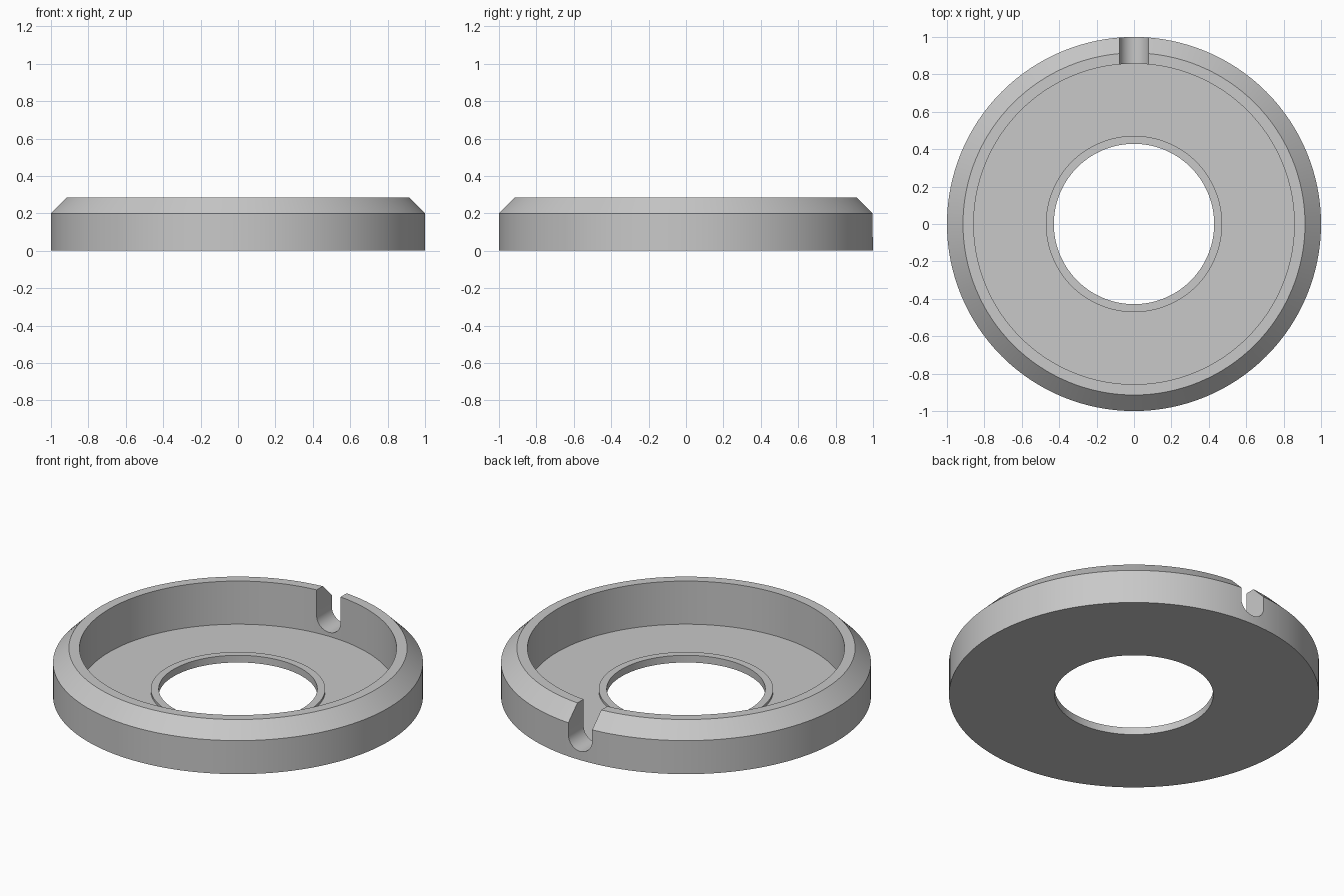
import bpy, bmesh
from math import pi, sin, cos

cube = bpy.data.objects.get("Cube")
if cube:
    bpy.data.objects.remove(cube, do_unlink=True)

SEGMENTS = 128
UNIT = 1 / 35          # outer radius is 35 units
NOTCH_RADIUS = 0.0786
NOTCH_BOTTOM = 0.052

grey = bpy.data.materials.new("plain grey")
grey.use_nodes = True
colour = (0.58, 0.58, 0.58, 1)
grey.diffuse_color = colour
grey.node_tree.nodes["Principled BSDF"].inputs["Base Color"].default_value = colour


def add_object(name, bm):
    bmesh.ops.recalc_face_normals(bm, faces=bm.faces)
    mesh = bpy.data.meshes.new(name)
    bm.to_mesh(mesh)
    bm.free()
    mesh.materials.append(grey)
    obj = bpy.data.objects.new(name, mesh)
    bpy.context.collection.objects.link(obj)
    return obj


def lathe(name, profile):
    """Revolve a closed (radius, height) profile about the z axis."""
    bm = bmesh.new()
    rings = []
    for i in range(SEGMENTS):
        a = 2 * pi * i / SEGMENTS
        rings.append([bm.verts.new((r * cos(a), r * sin(a), z)) for r, z in profile])
    n = len(profile)
    for i, ring in enumerate(rings):
        following = rings[(i + 1) % SEGMENTS]
        for j in range(n):
            k = (j + 1) % n
            bm.faces.new((ring[j], following[j], following[k], ring[k]))
    return add_object(name, bm)


# Dish: chamfered outer wall, thin floor, raised lip round the central hole
profile = [(15, 0), (35, 0), (35, 7), (32, 10), (30, 10),
           (30, 1), (16.5, 1), (16.5, 1.5), (15, 1.5)]
dish = lathe("ring_dish", [(r * UNIT, z * UNIT) for r, z in profile])

# Round-bottomed notch cut through the back wall
bm = bmesh.new()
centre = NOTCH_BOTTOM + NOTCH_RADIUS
outline = [(NOTCH_RADIUS, 0.5), (-NOTCH_RADIUS, 0.5)]
for i in range(25):
    a = pi + pi * i / 24
    outline.append((NOTCH_RADIUS * cos(a), centre + NOTCH_RADIUS * sin(a)))
face = bm.faces.new([bm.verts.new((x, 0.7, z)) for x, z in outline])
extruded = bmesh.ops.extrude_face_region(bm, geom=[face])["geom"]
bmesh.ops.translate(bm, vec=(0, 0.5, 0),
                    verts=[g for g in extruded if isinstance(g, bmesh.types.BMVert)])
cutter = add_object("notch_cutter", bm)
cutter.hide_render = True

cut = dish.modifiers.new("notch", "BOOLEAN")
cut.operation = "DIFFERENCE"
cut.solver = "EXACT"
cut.object = cutter

bpy.ops.object.select_all(action="DESELECT")
dish.select_set(True)
bpy.context.view_layer.objects.active = dish
bpy.ops.object.modifier_apply(modifier=cut.name)
bpy.data.objects.remove(cutter, do_unlink=True)

# Smooth round walls with sharp rims
bpy.ops.object.shade_smooth_by_angle(angle=pi / 6)
